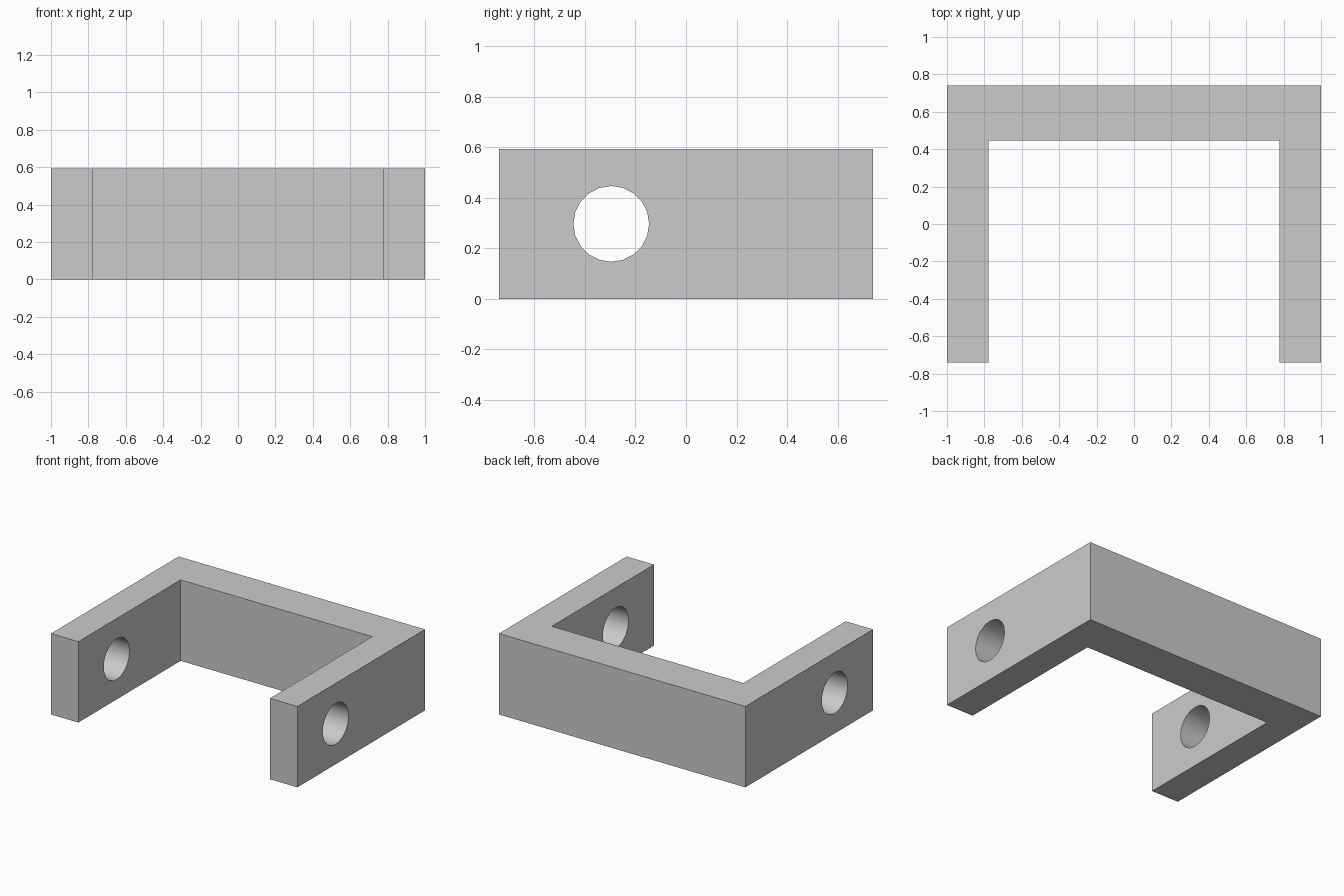
import bpy
import bmesh
from math import radians

if "Cube" in bpy.data.objects:
    bpy.data.objects.remove(bpy.data.objects["Cube"], do_unlink=True)

HALF_X, HALF_Y, HEIGHT = 1.0, 0.74, 0.594
INNER_X, INNER_Y = 0.778, 0.446
HOLE_Y, HOLE_R = -0.296, 0.15

# Plain grey material
grey = bpy.data.materials.new("plain_grey")
grey.use_nodes = True
colour = (0.6, 0.6, 0.6, 1)
grey.diffuse_color = colour
grey.node_tree.nodes["Principled BSDF"].inputs["Base Color"].default_value = colour

# U-shaped bracket: half profile mirrored, then extruded upwards
half = [(INNER_X, INNER_Y), (INNER_X, -HALF_Y), (HALF_X, -HALF_Y), (HALF_X, HALF_Y)]
outline = half + [(-x, y) for x, y in reversed(half)]
bm = bmesh.new()
base = bm.faces.new([bm.verts.new((x, y, 0)) for x, y in outline])
walls = bmesh.ops.extrude_face_region(bm, geom=[base])
top_verts = [g for g in walls["geom"] if isinstance(g, bmesh.types.BMVert)]
bmesh.ops.translate(bm, verts=top_verts, vec=(0, 0, HEIGHT))
bmesh.ops.recalc_face_normals(bm, faces=bm.faces)
mesh = bpy.data.meshes.new("u_bracket")
bm.to_mesh(mesh)
bm.free()
mesh.materials.append(grey)
bracket = bpy.data.objects.new("u_bracket", mesh)
bpy.context.collection.objects.link(bracket)

# Round pin hole through both arms
bpy.ops.mesh.primitive_cylinder_add(vertices=20, radius=HOLE_R, depth=2.4 * HALF_X,
                                    location=(0, HOLE_Y, HEIGHT / 2),
                                    rotation=(0, radians(90), 0))
cutter = bpy.context.object
cutter.name = "pin_hole_cutter"
cutter.data.materials.append(grey)
cutter.hide_render = True
cut = bracket.modifiers.new("pin_holes", "BOOLEAN")
cut.operation = "DIFFERENCE"
cut.solver = "EXACT"
cut.object = cutter

# Apply the cut, drop the cutter and smooth only the hole walls
bpy.ops.object.select_all(action="DESELECT")
bracket.select_set(True)
bpy.context.view_layer.objects.active = bracket
bpy.ops.object.modifier_apply(modifier=cut.name)
bpy.data.objects.remove(cutter, do_unlink=True)
bpy.ops.object.shade_smooth_by_angle(angle=radians(30))
